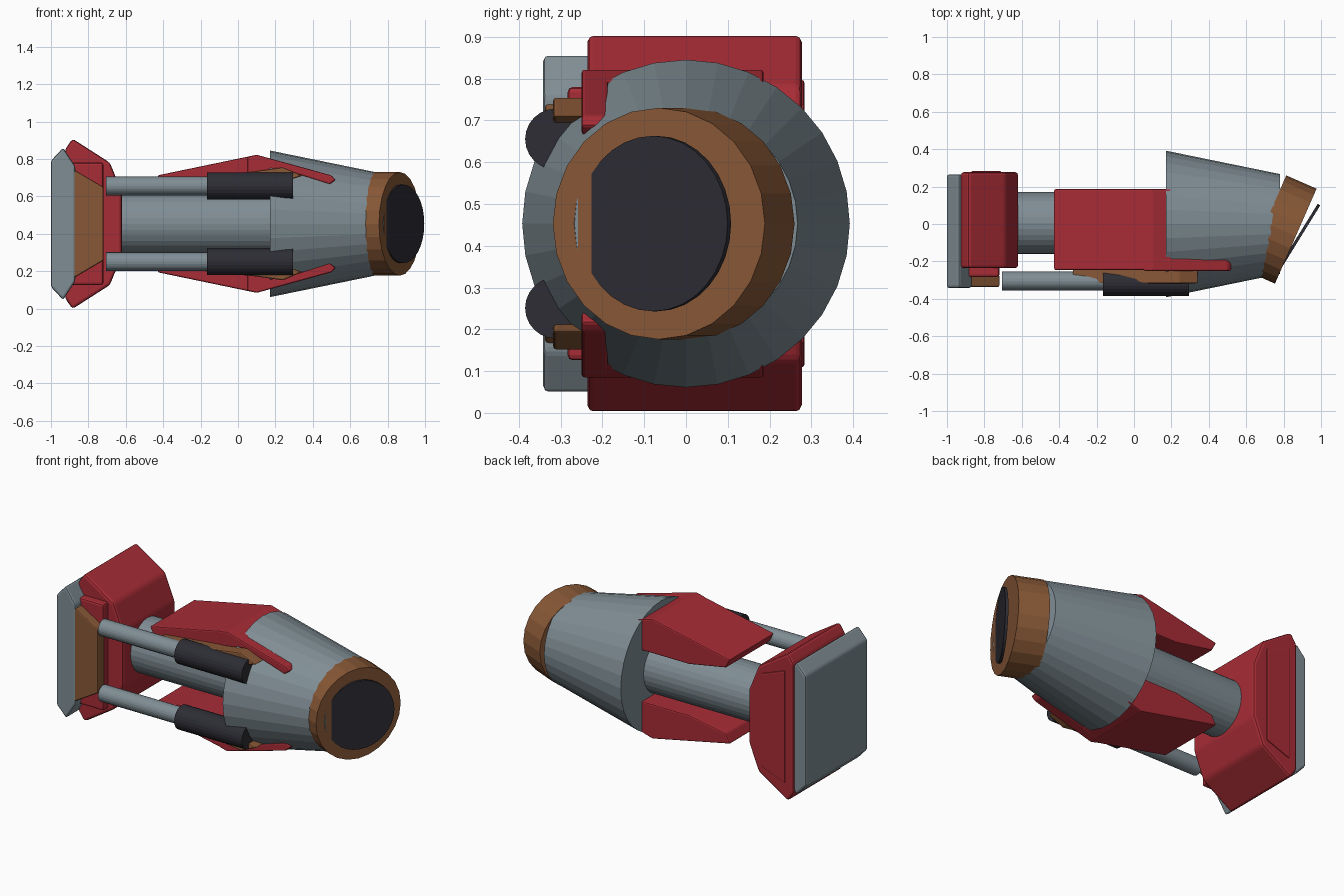
import bpy, bmesh, math
from mathutils import Matrix, Vector

if "Cube" in bpy.data.objects:
    bpy.data.objects.remove(bpy.data.objects["Cube"])

ZC = 0.453  # mirror height


def material(name, rgb):
    m = bpy.data.materials.new(name)
    m.diffuse_color = (*rgb, 1)
    m.use_nodes = True
    m.node_tree.nodes["Principled BSDF"].inputs["Base Color"].default_value = m.diffuse_color
    return m


GREY = material("steel_grey", (0.215, 0.27, 0.30))
RED = material("red_paint", (0.39, 0.025, 0.036))
BROWN = material("bronze_brown", (0.245, 0.097, 0.037))
BLACK = material("dark_rubber", (0.026, 0.026, 0.035))


def finish(name, bm, mat, bevel=0.0):
    bmesh.ops.recalc_face_normals(bm, faces=bm.faces)
    me = bpy.data.meshes.new(name)
    bm.to_mesh(me)
    bm.free()
    me.materials.append(mat)
    ob = bpy.data.objects.new(name, me)
    bpy.context.scene.collection.objects.link(ob)
    if bevel:
        b = ob.modifiers.new("bevel", 'BEVEL')
        b.width = bevel
        b.segments = 2
        b.limit_method = 'ANGLE'
        b.angle_limit = math.radians(20)
    return ob


def extrude_profile(name, pts, y0, y1, mat, bevel=0.0, flip=False):
    """Extrude an x-z outline along y; flip mirrors it about the mid height."""
    bm = bmesh.new()
    vs = [bm.verts.new((x, y0, 2 * ZC - z if flip else z)) for x, z in pts]
    face = bm.faces.new(vs)
    out = bmesh.ops.extrude_face_region(bm, geom=[face])
    for v in out["geom"]:
        if isinstance(v, bmesh.types.BMVert):
            v.co.y = y1
    return finish(name, bm, mat, bevel)


def rod(name, start, end, r0, r1, sides, mat):
    """Cylinder or cone between two points."""
    a, b = Vector(start), Vector(end)
    rot = (b - a).to_track_quat('Z', 'Y').to_matrix().to_4x4()
    bm = bmesh.new()
    bmesh.ops.create_cone(bm, cap_ends=True, segments=sides, radius1=r0, radius2=r1,
                          depth=(b - a).length,
                          matrix=Matrix.Translation((a + b) / 2) @ rot)
    return finish(name, bm, mat)


def symmetric(half):
    """Complete an outline given only above the mid height."""
    return half + [(x, 2 * ZC - z) for x, z in reversed(half)]


# Shoulder end: mounting plate, angled block and its cover panels
extrude_profile("mount_plate", symmetric([(-1.0, 0.79), (-0.935, 0.86), (-0.87, 0.76)]),
                -0.342, 0.265, GREY, 0.012)
extrude_profile("shoulder_block",
                symmetric([(-0.925, 0.85), (-0.885, 0.908), (-0.685, 0.78), (-0.62, 0.62)]),
                -0.236, 0.277, RED, 0.015)
extrude_profile("front_panel", symmetric([(-0.89, 0.78), (-0.72, 0.78)]),
                -0.283, -0.22, RED, 0.012)
extrude_profile("back_panel", symmetric([(-0.87, 0.80), (-0.71, 0.74)]),
                0.26, 0.284, RED, 0.008)
extrude_profile("front_badge_plate", symmetric([(-0.89, 0.75), (-0.72, 0.65)]),
                -0.337, -0.27, BROWN, 0.008)

# Core tube and flared forearm
rod("core_tube", (-0.65, 0.005, ZC), (0.3, 0.005, ZC), 0.165, 0.165, 32, GREY)
rod("forearm_cone", (0.17, 0, ZC), (0.78, 0, ZC), 0.392, 0.267, 32, GREY)

# Tilted wrist ring and the dark disc hinged out of it
rod("wrist_ring", (0.703, 0.006, ZC), (0.865, -0.065, ZC), 0.277, 0.277, 24, BROWN)
n = Vector((0.85, -0.526, 0))
c = Vector((0.882, -0.077, ZC))
rod("wrist_disc", c - n * 0.012, c + n * 0.004, 0.21, 0.21, 32, BLACK)

# Paired pistons, brackets and armour fins above and below
for label, flip in (("upper", False), ("lower", True)):
    z = 2 * ZC - 0.655 if flip else 0.655
    rod(label + "_piston_rod", (-0.705, -0.305, z), (0.0, -0.305, z), 0.05, 0.05, 24, GREY)
    rod(label + "_piston_sleeve", (-0.165, -0.312, z), (0.295, -0.312, z),
        0.073, 0.073, 24, BLACK)
    extrude_profile(label + "_bracket",
                    [(-0.33, 0.69), (0.10, 0.735), (0.24, 0.755), (0.345, 0.71),
                     (0.30, 0.695), (0.10, 0.68), (-0.30, 0.66)],
                    -0.318, -0.22, BROWN, 0.008, flip)
    extrude_profile(label + "_fin",
                    [(-0.43, 0.712), (0.10, 0.822), (0.20, 0.793), (0.20, 0.61),
                     (-0.15, 0.61), (-0.40, 0.655)],
                    -0.246, 0.186, RED, 0.008, flip)
    extrude_profile(label + "_fin_flange",
                    [(0.05, 0.811), (0.10, 0.822), (0.50, 0.712), (0.522, 0.688),
                     (0.49, 0.664), (0.22, 0.75), (0.05, 0.72)],
                    -0.25, -0.186, RED, 0.008, flip)
